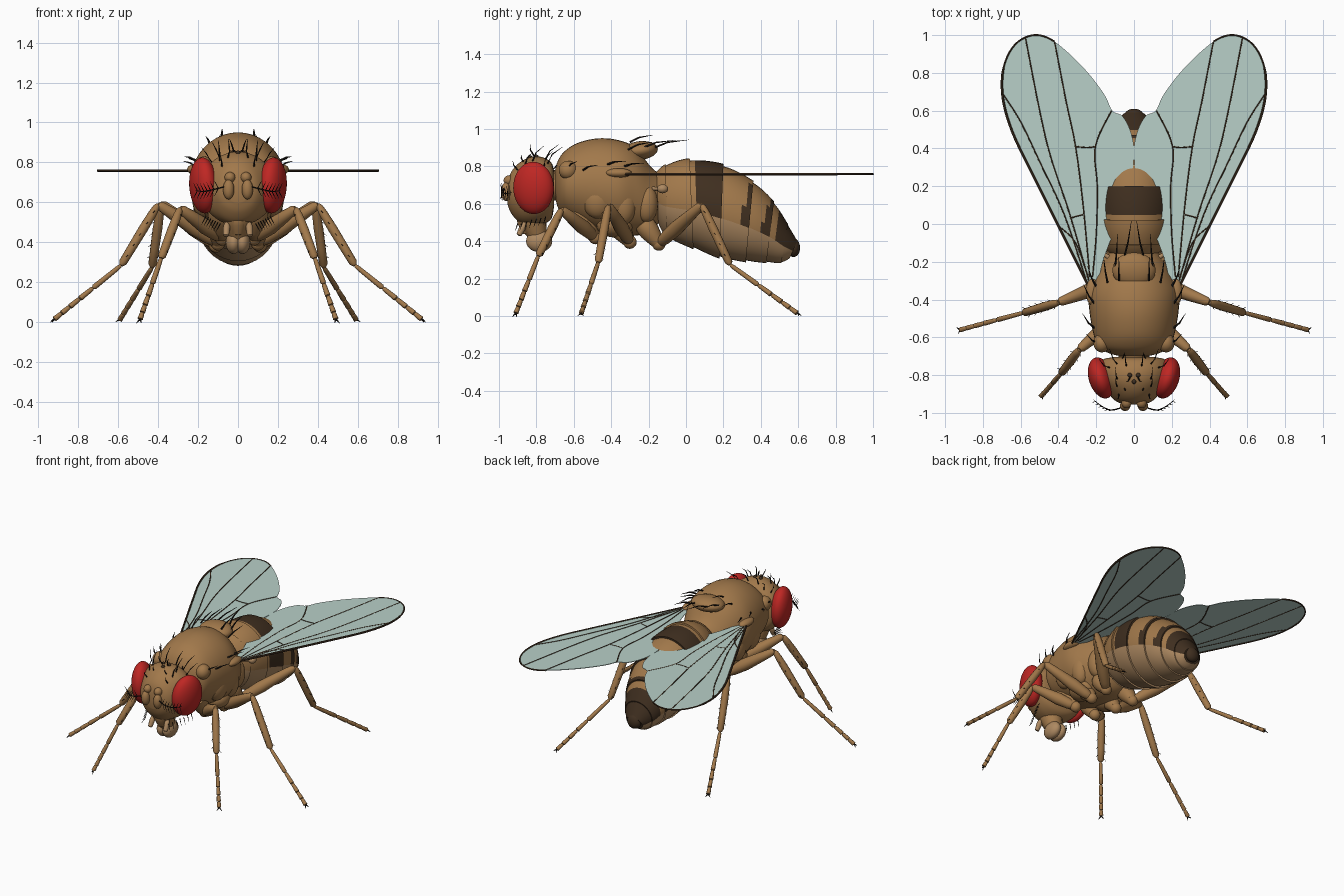
import bpy, bmesh, math, random
from mathutils import Vector, Matrix, Euler
from mathutils.bvhtree import BVHTree

if "Cube" in bpy.data.objects:
    bpy.data.objects.remove(bpy.data.objects["Cube"])

random.seed(4)


def mat(name, r, g, b):
    m = bpy.data.materials.new(name)
    m.diffuse_color = (r, g, b, 1)
    m.use_nodes = True
    m.node_tree.nodes["Principled BSDF"].inputs["Base Color"].default_value = m.diffuse_color
    return m


TAN = mat("tan", .36, .19, .07)
PALE = mat("pale_tan", .42, .25, .12)
DARK = mat("dark_brown", .05, .028, .014)
RED = mat("eye_red", .52, .02, .017)
WING = mat("wing_membrane", .48, .63, .58)
BLACK = mat("bristle", .012, .009, .007)


def spline(pts, i, t):
    """Catmull-Rom value in span i of a list of n-dimensional points"""
    p = [Vector(pts[max(0, min(len(pts) - 1, j))]) for j in (i - 1, i, i + 1, i + 2)]
    return .5 * (2 * p[1] + (p[2] - p[0]) * t + (2 * p[0] - 5 * p[1] + 4 * p[2] - p[3]) * t * t
                 + (3 * p[1] - p[0] - 3 * p[2] + p[3]) * t ** 3)


def smooth(pts, k=5):
    return [spline(pts, i, j / k) for i in range(len(pts) - 1) for j in range(k)] + [Vector(pts[-1])]


def loft(bm, rings, n=12, matfn=None):
    """Skin rings given as (centre, u, v); caps both ends"""
    rows = [[bm.verts.new(c + u * math.cos(2 * math.pi * k / n) + v * math.sin(2 * math.pi * k / n))
             for k in range(n)] for c, u, v in rings]
    for i in range(len(rows) - 1):
        for k in range(n):
            f = bm.faces.new((rows[i][k], rows[i][(k + 1) % n], rows[i + 1][(k + 1) % n], rows[i + 1][k]))
            if matfn:
                f.material_index = matfn(i, 2 * math.pi * (k + .5) / n)
    for row, i in ((rows[0], 0), (rows[-1], len(rows) - 2)):
        f = bm.faces.new(row)
        if matfn:
            f.material_index = matfn(i, math.pi / 2)


def tube(bm, pts, n=8):
    """Round tube through (x, y, z, radius) points"""
    rings = []
    for i, p in enumerate(pts):
        d = (Vector(pts[min(i + 1, len(pts) - 1)][:3]) - Vector(pts[max(i - 1, 0)][:3])).normalized()
        u = d.cross(Vector((.31, .2, .93)) if abs(d.z) < .8 else Vector((1, .1, 0))).normalized()
        rings.append((Vector(p[:3]), u * p[3], d.cross(u) * p[3]))
    loft(bm, rings, n)


def limb(bm, a, b, ra, rm, rb, n=12):
    """Rounded limb segment swelling from ra through rm to rb"""
    a, b = Vector(a), Vector(b)
    prof = [(0, ra * .5), (.04, ra * .9), (.15, (ra + rm) / 2), (.4, rm), (.7, (rm + rb) / 2), (.95, rb), (1, rb * .5)]
    tube(bm, [(*a.lerp(b, t), r) for t, r in prof], n)


def ball(bm, c, r, rot=(0, 0, 0), seg=24):
    m = Matrix.Translation(c) @ Euler(rot).to_matrix().to_4x4() @ Matrix.Diagonal((*r, 1))
    bmesh.ops.create_uvsphere(bm, u_segments=seg, v_segments=seg // 2 + 2, radius=1, matrix=m)


def bristle(bm, p, d, length, r=.004, bend=(0, .25, -.1)):
    p, d, bend = Vector(p), Vector(d).normalized() * length, Vector(bend) * length
    tube(bm, [(*p, r), (*(p + d * .5), r * .75), (*(p + d + bend), r * .15)], 4)


def finish(name, bm, mats, mirror=False, angle=50):
    bmesh.ops.recalc_face_normals(bm, faces=bm.faces)
    me = bpy.data.meshes.new(name)
    for f in bm.faces:
        f.smooth = True
    bm.to_mesh(me)
    me.set_sharp_from_angle(angle=math.radians(angle))
    for m in mats:
        me.materials.append(m)
    ob = bpy.data.objects.new(name, me)
    bpy.context.collection.objects.link(ob)
    if mirror:
        ob.modifiers.new("mirror", 'MIRROR').use_mirror_merge = False
    return ob


def body_ring(p, s=1):
    yt, zt, yb, zb, w = p
    top, bot = Vector((0, yt, zt)), Vector((0, yb, zb))
    return (top + bot) / 2, Vector((w * s, 0, 0)), (top - bot) / 2 * s


def body(name, prof):
    bm = bmesh.new()
    loft(bm, [body_ring((y, zt, y, zb, w)) for y, zt, zb, w in smooth(prof)], 40)
    return bm, BVHTree.FromBMesh(bm)


# Thorax with scutellum
bm, thorax_tree = body("thorax", [(-.70, .78, .64, .07), (-.685, .83, .58, .13), (-.65, .88, .53, .19),
                                  (-.58, .925, .49, .215), (-.47, .95, .45, .235), (-.36, .94, .43, .24),
                                  (-.27, .90, .43, .205), (-.19, .80, .45, .16), (-.13, .75, .52, .11)])
ball(bm, (0, -.245, .885), (.115, .095, .05), (.1, 0, 0))
finish("thorax", bm, [TAN])

# Side plates, shoulders, wing hinges and neck
bm = bmesh.new()
for c, r in (((.17, -.63, .78), (.045, .05, .05)), ((.165, -.47, .62), (.065, .085, .1)),
             ((.165, -.33, .60), (.06, .065, .11)), ((.13, -.21, .60), (.06, .06, .1)),
             ((.10, -.38, .49), (.09, .1, .07)), ((.22, -.36, .765), (.035, .07, .025))):
    ball(bm, c, r)
finish("side_plates", bm, [TAN], True)
bm = bmesh.new()
limb(bm, (0, -.76, .70), (0, -.64, .70), .08, .08, .09, 20)
finish("neck", bm, [TAN])

# Abdomen: overlapping segments with dark bands on the back
prof = [(-.18, .75, -.16, .52, .11), (-.11, .81, -.10, .42, .17), (.02, .84, .04, .36, .21), (.20, .81, .18, .31, .22),
        (.36, .72, .32, .29, .20), (.47, .61, .43, .285, .155), (.545, .49, .51, .285, .105), (.595, .40, .555, .31, .06)]
K = 7
rings = [body_ring(spline(prof, i, j / (K - 1)), .965 + .05 * j / (K - 1)) for i in range(7) for j in range(K)]
start = [2, 2, .08, .5, .4, .15, 0]


def bands(i, a):
    s, t = min(i // K, 6), (i % K) / K
    if math.sin(a) < -.12:
        return 1
    edge = start[s] + (.25 * math.sin(a) if s in (3, 4) else 0)
    return 2 if t >= edge else 0


bm = bmesh.new()
loft(bm, rings, 40, bands)
finish("abdomen", bm, [TAN, PALE, DARK], angle=35)
bm = bmesh.new()
ball(bm, (0, .575, .365), (.05, .035, .05))
finish("abdomen_tip", bm, [DARK])

# Head
bm, head_tree = body("head", [(-.705, .77, .59, .11), (-.72, .82, .52, .17), (-.77, .85, .49, .19), (-.83, .85, .485, .18),
                              (-.89, .82, .50, .14), (-.935, .77, .55, .10), (-.955, .71, .60, .055)])
finish("head", bm, [TAN])
bm = bmesh.new()
ball(bm, (.173, -.815, .685), (.066, .112, .14), (0, .06, -.3), 36)
finish("eye", bm, [RED], True)

# Antennae with feathery branches
bm = bmesh.new()
ball(bm, (.04, -.945, .725), (.027, .03, .027))
ball(bm, (.047, -.962, .665), (.028, .028, .05))
finish("antenna", bm, [TAN], True)
bm = bmesh.new()
path = smooth([(.06, -.97, .68, .004), (.12, -.985, .665, .0035), (.17, -.965, .655, .003), (.215, -.93, .66, .001)], 3)
tube(bm, path, 5)
for p in path[2:9]:
    for s in (-1, 1):
        bristle(bm, p[:3], (.5, -.15, s), .045, .0025, (0, 0, 0))
finish("antenna_feather", bm, [BLACK], True)

# Mouthparts
bm = bmesh.new()
limb(bm, (0, -.83, .54), (0, -.79, .42), .085, .07, .05, 16)
limb(bm, (0, -.86, .53), (0, -.84, .44), .05, .045, .03, 14)
finish("mouth_stalk", bm, [TAN])
bm = bmesh.new()
ball(bm, (.022, -.785, .40), (.04, .07, .058))
limb(bm, (.055, -.86, .50), (.06, -.895, .43), .012, .018, .014)
finish("mouth_pad", bm, [PALE], True)

# Legs: trochanter, knee, ankle and foot points
legs = {"front_leg": [(.10, -.60, .57), (.08, -.485, .42), (.29, -.665, .57), (.385, -.79, .32), (.49, -.91, .015)],
        "middle_leg": [(.10, -.38, .50), (.10, -.30, .395), (.40, -.415, .59), (.585, -.47, .285), (.92, -.56, .015)],
        "hind_leg": [(.10, -.23, .50), (.11, -.145, .385), (.385, .085, .595), (.43, .235, .275), (.59, .595, .015)]}
for name, (hip, tro, knee, ankle, foot) in legs.items():
    bm, claw = bmesh.new(), bmesh.new()
    limb(bm, hip, tro, .055, .055, .035, 16)
    ball(bm, tro, (.036, .036, .036), seg=16)
    limb(bm, tro, knee, .028, .04, .024, 14)
    limb(bm, knee, ankle, .019, .024, .021)
    A, F = Vector(ankle), Vector(foot)
    cuts = [0, .42, .62, .77, .89, 1]
    for s, e in zip(cuts, cuts[1:]):
        limb(bm, A.lerp(F, s), A.lerp(F, e), .011, .0125, .014, 10)
    d = (F - A).normalized()
    side = d.cross(Vector((0, 0, 1))).normalized()
    for s in (-1, 1):
        bristle(claw, F, d * .8 + side * s * .7, .026, .005, (0, 0, -.1))
    # short hairs along the shin
    K2, A2 = Vector(knee), Vector(ankle)
    for j in range(10):
        p = K2.lerp(A2, .1 + j * .09)
        bristle(claw, p + side * .016 * (-1) ** j, d + side * (-1) ** j * .7, .028, .0022, (0, 0, 0))
    finish(name, bm, [TAN], True)
    finish(name + "_claws", claw, [BLACK], True)

# Wings
outline = smooth([(.225, -.36), (.28, -.25), (.40, -.01), (.545, .28), (.645, .49), (.695, .67), (.69, .83), (.63, .95),
                  (.53, 1.0), (.42, .965), (.27, .83), (.16, .69), (.115, .60), (.06, .57), (.015, .48), (.0, .36),
                  (.03, .15), (.11, -.05), (.165, -.2), (.19, -.32)], 5)
bm = bmesh.new()
bm.faces.new([bm.verts.new((x, y, .757)) for x, y in outline])
ex = bmesh.ops.extrude_face_region(bm, geom=bm.faces[:])
bmesh.ops.translate(bm, vec=(0, 0, .004), verts=[v for v in ex["geom"] if isinstance(v, bmesh.types.BMVert)])
bmesh.ops.triangulate(bm, faces=[f for f in bm.faces if len(f.verts) > 4])
finish("wing", bm, [WING], True, 30)

veins = [[(.25, -.31), (.37, .05), (.50, .33), (.60, .54), (.695, .69)],
         [(.24, -.30), (.34, .05), (.44, .35), (.50, .60), (.575, .985)],
         [(.235, -.28), (.27, .10), (.31, .41), (.36, .65), (.42, .96)],
         [(.22, -.28), (.20, -.05), (.195, .20), (.205, .41), (.12, .60)],
         [(.205, .41), (.25, .405), (.31, .41)], [(.27, .05), (.31, .04), (.335, .03)],
         [(.24, -.29), (.31, -.10), (.40, -.01)]]
bm = bmesh.new()
for v in veins:
    tube(bm, [(x, y, .759, .0045) for x, y in smooth(v, 6)], 6)
tube(bm, [(x, y, .759, .007 if i < 30 else .005) for i, (x, y) in enumerate(outline[:46])], 6)
finish("wing_veins", bm, [DARK], True)

# Halteres
bm = bmesh.new()
limb(bm, (.13, -.18, .68), (.19, -.135, .68), .014, .01, .012)
ball(bm, (.20, -.125, .68), (.026, .03, .024), seg=16)
finish("haltere", bm, [PALE], True)

# Bristles in rows on the thorax, long ones at the rear and sides
bm = bmesh.new()
for i in range(11):
    for j in range(7):
        x, y = .012 + j * .031, -.65 + i * .036 + random.uniform(-.006, .006)
        hit = thorax_tree.ray_cast(Vector((x, y, 2)), Vector((0, 0, -1)))
        if hit[0] and hit[1].z > .15:
            bristle(bm, hit[0], hit[1] * .55 + Vector((0, .9, 0)), .05 if j < 5 else .065, .0032)
for p, d, l in (((.05, -.17, .90), (-.25, 1, .4), .16), ((.10, -.23, .90), (-.1, 1, .4), .15),
                ((.08, -.30, .93), (0, 1, .5), .11), ((.14, -.31, .89), (.2, 1, .5), .12),
                ((.21, -.42, .81), (.6, .8, .3), .10), ((.21, -.55, .78), (.7, .6, .4), .09),
                ((.19, -.63, .79), (.7, .3, .5), .08), ((.20, -.33, .80), (.5, .9, .3), .10)):
    bristle(bm, p, d, l, .006)
# Head bristles around the crown, forehead and cheeks
for x, y, d, l in ((.04, -.75, (.1, .5, 1), .10), (.09, -.74, (.4, .5, 1), .12), (.13, -.76, (.6, .2, 1), .11),
                   (.02, -.81, (.3, -.6, 1), .09), (.09, -.82, (.1, .4, 1), .10), (.09, -.86, (.1, .3, 1), .08),
                   (.08, -.90, (.1, -.8, 1), .07), (.05, -.87, (-.2, -.5, 1), .05), (.06, -.71, (-.3, .6, .7), .06)):
    hit = head_tree.ray_cast(Vector((x, y, 2)), Vector((0, 0, -1)))
    if hit[0]:
        bristle(bm, hit[0], d, l, .0045)
for j in range(7):
    bristle(bm, (.16 - j * .012, -.75 - j * .025, .53 - .006 * j), (.5, -.3, -.9), .05, .003, (0, 0, 0))
finish("bristles", bm, [BLACK], True)

# Simple eyes on the crown
bm = bmesh.new()
for c in ((0, -.835, .85), (.022, -.80, .853), (-.022, -.80, .853)):
    ball(bm, c, (.012, .012, .01), seg=12)
finish("crown_eyes", bm, [DARK])
